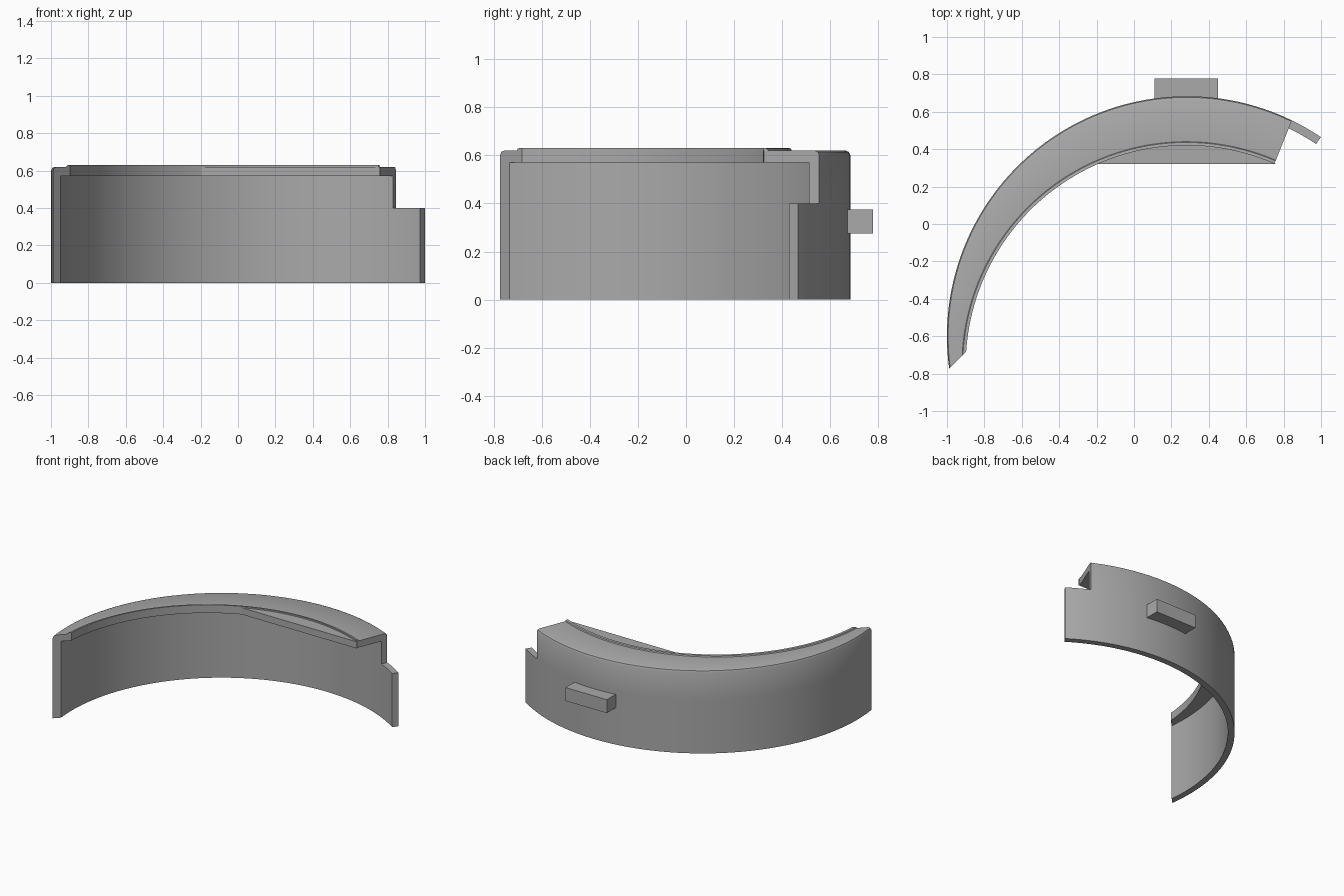
import bpy, bmesh, math
from mathutils import Vector

cube = bpy.data.objects.get("Cube")
if cube:
    bpy.data.objects.remove(cube, do_unlink=True)

grey = bpy.data.materials.new("mid grey")
grey.use_nodes = True
COLOUR = (0.4, 0.4, 0.4, 1)
grey.diffuse_color = COLOUR
grey.node_tree.nodes["Principled BSDF"].inputs["Base Color"].default_value = COLOUR

WALL = Vector((0.283, -0.6))     # centre of the wall arcs
LIP = Vector((0.28, -0.76))      # centre of the flange's inner arcs
R_OUT, R_IN, R_LIP = 1.283, 1.238, 1.18
SHELF, TOP, NOTCH = 0.57, 0.62, 0.4

# End cuts as (point, direction)
LEFT_CUT = (Vector((-0.95, -0.735)), Vector((1, 1)))
RIGHT_CUT = (Vector((0.845, 0.555)), Vector((0.095, 0.235)))
TAB_CUT = (Vector((1, 0.466)), Vector((0.717, 1.066)))


def cut_angle(centre, radius, cut):
    """Angle at which a circle meets a cut line, nearest the line's point."""
    point, way = cut[0] - centre, cut[1].normalized()
    b = point.dot(way)
    root = math.sqrt(b * b - point.length_squared + radius * radius)
    s = min(-b + root, -b - root, key=abs)
    hit = point + way * s
    angle = math.atan2(hit.y, hit.x)
    return angle if angle > -math.pi / 2 else angle + 2 * math.pi


def arc(centre, radius, start, end, steps):
    return [centre + radius * Vector((math.cos(a), math.sin(a)))
            for a in (start + (end - start) * i / steps for i in range(steps + 1))]


def finish(bm, name, smooth=True):
    bmesh.ops.recalc_face_normals(bm, faces=bm.faces)
    mesh = bpy.data.meshes.new(name)
    bm.to_mesh(mesh)
    bm.free()
    mesh.materials.append(grey)
    obj = bpy.data.objects.new(name, mesh)
    bpy.context.collection.objects.link(obj)
    bpy.ops.object.select_all(action="DESELECT")
    obj.select_set(True)
    bpy.context.view_layer.objects.active = obj
    if smooth:
        bpy.ops.object.shade_smooth_by_angle(angle=math.radians(25))
    return obj


def bridge(bm, a, b, closed=True):
    n = len(a)
    for i in range(n if closed else n - 1):
        j = (i + 1) % n
        bm.faces.new((a[i], a[j], b[j], b[i]))


# Curved wall with flange: profile of (arc centre, radius, height)
profile = [
    (WALL, R_OUT, 0), (WALL, R_OUT, NOTCH), (WALL, R_OUT, TOP - 0.02),
    (WALL, R_OUT - 0.006, TOP - 0.006), (WALL, R_OUT - 0.02, TOP),
    (LIP, R_LIP + 0.02, TOP), (LIP, R_LIP + 0.016, TOP + 0.008),
    (LIP, R_LIP + 0.008, TOP + 0.01), (LIP, R_LIP, TOP + 0.01),
    (LIP, R_LIP, SHELF), (WALL, R_IN, SHELF), (WALL, R_IN, NOTCH), (WALL, R_IN, 0),
]
bm = bmesh.new()
tracks = []
for centre, radius, z in profile:
    pts = arc(centre, radius, cut_angle(centre, radius, LEFT_CUT),
              cut_angle(centre, radius, RIGHT_CUT), 72)
    tracks.append([bm.verts.new((p.x, p.y, z)) for p in pts])
rows = list(zip(*tracks))
for a, b in zip(rows, rows[1:]):
    bridge(bm, a, b)
bm.faces.new(rows[0])
bm.faces.new(rows[-1][1:-1])

# Low tab that carries the wall on past the flange
previous = [rows[-1][i] for i in (0, 1, -2, -1)]
tab = []
for radius, z in ((R_OUT, 0), (R_OUT, NOTCH), (R_IN, NOTCH), (R_IN, 0)):
    pts = arc(WALL, radius, cut_angle(WALL, radius, RIGHT_CUT),
              cut_angle(WALL, radius, TAB_CUT), 8)[1:]
    tab.append([bm.verts.new((p.x, p.y, z)) for p in pts])
for row in zip(*tab):
    bridge(bm, previous, row)
    previous = row
bm.faces.new(previous)
finish(bm, "curved_wall")

# Straight-edged infill plate under the lip
bm = bmesh.new()
half = math.acos((0.32 - LIP.y) / (R_LIP + 0.002))
outline = arc(LIP, R_LIP + 0.002, math.pi / 2 + half, math.pi / 2 - half, 32)
low, high = ([bm.verts.new((p.x, p.y, z)) for p in outline] for z in (SHELF, TOP))
bridge(bm, low, high)
bm.faces.new(low)
bm.faces.new(high)
finish(bm, "infill_plate")

# Block on the back of the wall
bm = bmesh.new()
bmesh.ops.create_cube(bm, size=1)
bmesh.ops.scale(bm, vec=(0.34, 0.12, 0.1), verts=bm.verts)
bmesh.ops.translate(bm, vec=(0.28, 0.717, 0.325), verts=bm.verts)
finish(bm, "back_block", smooth=False)
